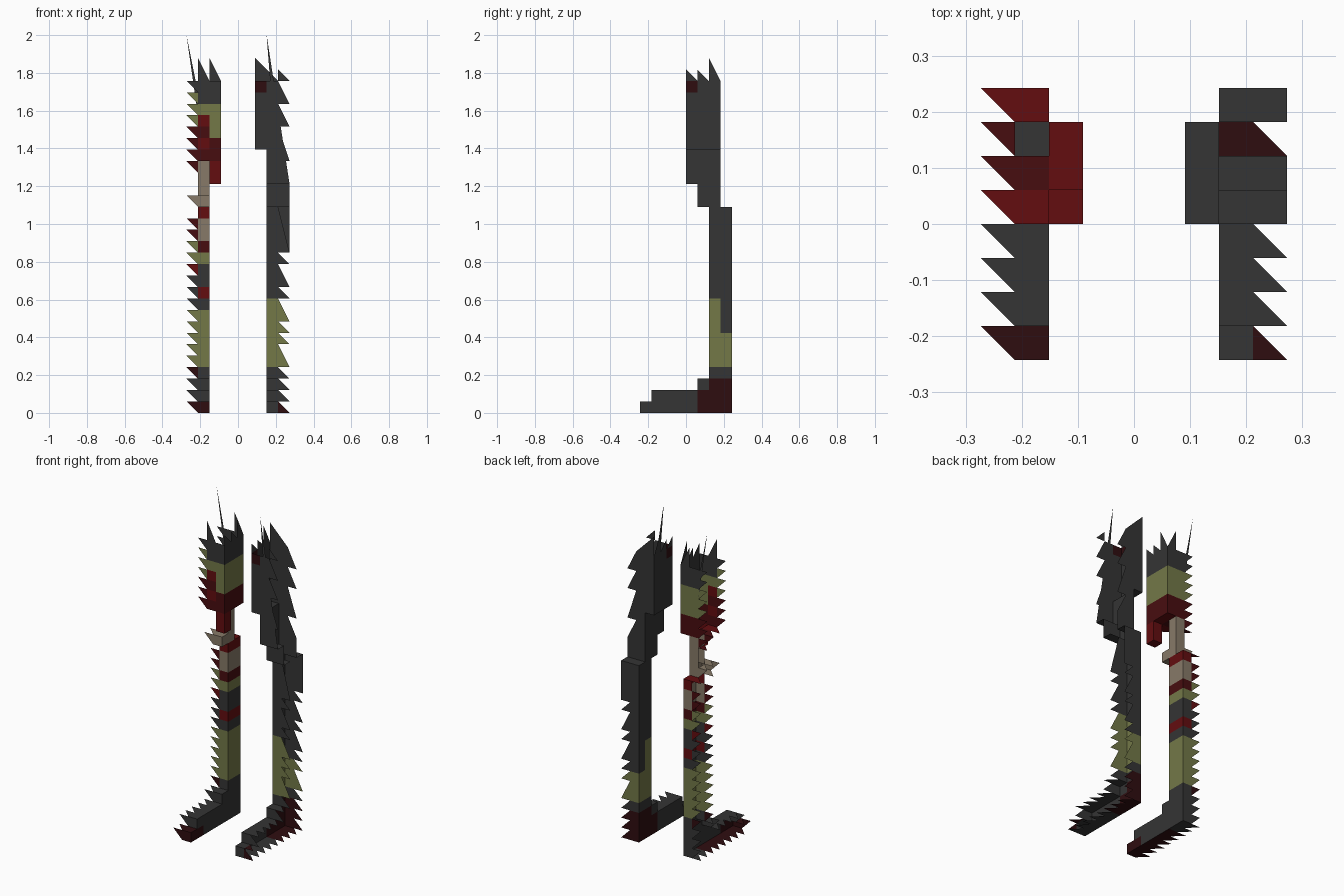
import bpy
from mathutils import Vector

if "Cube" in bpy.data.objects:
    bpy.data.objects.remove(bpy.data.objects["Cube"])

U = 2 / 33                      # one block
PALETTE = {
    "charcoal cloth": (0.035, 0.035, 0.035), "olive skin": (0.172, 0.19, 0.064),
    "bright red": (0.125, 0.004, 0.005), "dark red": (0.064, 0.004, 0.005),
    "maroon stain": (0.028, 0.004, 0.005), "pale bone": (0.245, 0.195, 0.14)}
GREY, OLIVE, RED, DARK, MAROON, BONE = range(6)
mats = []
for name, col in PALETTE.items():
    m = bpy.data.materials.new(name)
    m.diffuse_color = (*col, 1)
    m.use_nodes = True
    m.node_tree.nodes["Principled BSDF"].inputs["Base Color"].default_value = m.diffuse_color
    mats.append(m)


def box(cells, i, j, k):
    """Fill blocks: columns i (0 inner .. 2 outer), rows j, layers k (inclusive)."""
    for a in range(i[0], i[1] + 1):
        for b in range(j[0], j[1] + 1):
            for c in range(k[0], k[1] + 1):
                cells.add((a, b, c))


def band(z, bands):
    for top, col in bands:
        if z < top:
            return col
    return GREY


# Height bands of the torn leg
TORN = [(4, GREY), (9, OLIVE), (10, GREY), (11, RED), (13, GREY), (14, OLIVE),
        (15, DARK), (17, BONE), (18, RED), (22, BONE), (23, DARK), (24, RED),
        (25, DARK), (26, RED), (27, OLIVE), (29, GREY)]
TORN_TEETH = [(3, GREY), (4, MAROON), (9, OLIVE), (12, GREY), (13, RED), (15, OLIVE),
              (17, DARK), (18, RED), (19, BONE), (25, DARK), (28, OLIVE), (29, GREY)]


def torn_colour(i, j, k, d):
    z = k + 0.5
    if k < 2:
        if j == -4 or (d == (0, 0, -1) and j < 2) or (d[0] and j < 1 and k == 0 and j < -2):
            return MAROON
        return GREY
    if d == (0, 0, 1) and k == 17:
        return RED
    if i == 0 or (d[1] > 0 and k >= 22):
        if d[2] < 0 or z < 22:
            return RED
        return band(z, [(24, DARK), (27, OLIVE)])
    if d == (0, 0, -1) and k == 22:
        return RED if j != 1 else DARK
    return band(z, TORN_TEETH if i == 2 else TORN)


def whole_colour(i, j, k, d):
    if k < 3:
        if d[0] or d[2] < 0 or d[1] > 0:
            return MAROON if j >= 1 + (k == 2) else GREY
        return MAROON if (k == 0 and i == 2 and j == -4) else GREY
    if 4 <= k < 10 and (k < 7 or (j == 2 and d[1] <= 0)):
        return OLIVE
    if k == 28 and j == 0 and i == 0:
        return MAROON
    return GREY


def build_leg(name, cells, side, colour, runs, full_back, spikes):
    verts, faces, cols = [], [], []

    def face(points, want, col):
        pts = [Vector((side * x * U, y * U, z * U)) for x, y, z in points]
        n = (pts[1] - pts[0]).cross(pts[2] - pts[0])
        if n.dot(Vector((side * want[0], want[1], want[2]))) < 0:
            pts.reverse()
        faces.append(range(len(verts), len(verts) + len(pts)))
        verts.extend(pts)
        cols.append(col)

    dirs = [(-1, 0, 0), (1, 0, 0), (0, -1, 0), (0, 1, 0), (0, 0, -1), (0, 0, 1)]
    for i, j, k in sorted(cells):
        x = i + 1.5
        for d in dirs:
            if (i + d[0], j + d[1], k + d[2]) in cells:
                continue
            # outer wall, waist opening and bone's outer side stay open
            if d[0] == 1 or (d[2] == 1 and k == 28):
                continue
            if i == 2 and d[0]:
                continue
            col = colour(i, j, k, d)
            if d[0]:
                face([(x, j, k), (x, j + 1, k), (x, j + 1, k + 1), (x, j, k + 1)], d, col)
            elif d[1]:
                if i == 2:
                    continue
                y = j + (d[1] > 0)
                face([(x, y, k), (x + 1, y, k), (x + 1, y, k + 1), (x, y, k + 1)], d, col)
            else:
                z = k + (d[2] > 0)
                if i == 2 and not (side > 0 and k >= 17):
                    # ragged outer edge: half blocks
                    face([(x, j, z), (x, j + 1, z), (x + 1, j + (side < 0), z)], d, col)
                else:
                    face([(x, j, z), (x + 1, j, z), (x + 1, j + 1, z), (x, j + 1, z)], d, col)

    # Ragged teeth along the outer edge, front and back
    for lo, hi in runs:
        rows = [j for i, j, k in cells if i == 2 and k == lo]
        if not rows:
            continue
        for y, s, j in ((min(rows), -1, min(rows)), (max(rows) + 1, 1, max(rows))):
            col = colour(2, j, lo, (0, s, 0))
            tri = [(3.5, y, lo), (3.5, y, hi), (4.5, y, hi if side < 0 else lo)]
            if (s > 0 and full_back[0] <= lo < full_back[1]) or (side > 0 and lo == 18):
                tri = [(3.5, y, lo), (3.5, y, hi), (4.5, y, hi), (4.5, y, lo)]
            face(tri, (0, s, 0), col)

    # Torn points above the thigh
    for want, tri in spikes:
        face(tri, want, GREY)

    me = bpy.data.meshes.new(name)
    me.from_pydata(verts, [], faces)
    for m in mats:
        me.materials.append(m)
    for p, c in zip(me.polygons, cols):
        p.material_index = c
    bpy.context.collection.objects.link(bpy.data.objects.new(name, me))


def foot_and_calf():
    c = set()
    box(c, (1, 2), (-4, 3), (0, 0))
    box(c, (1, 2), (-3, 3), (1, 1))
    box(c, (1, 2), (1, 3), (2, 2))
    box(c, (1, 2), (2, 3), (3, 17))
    return c


# Points on the inner wall, shared by both legs
F, B, IN = (0, -1, 0), (0, 1, 0), (-1, 0, 0)
inner = [(IN, [(1.5, 0, 29), (1.5, 1, 29), (1.5, 0, 30)]),
         (IN, [(1.5, 1, 29), (1.5, 2, 29), (1.5, 1, 30)]),
         (IN, [(1.5, 2, 29), (1.5, 3, 29), (1.5, 2, 31)])]

# Whole leg (+x)
cells = foot_and_calf()
box(cells, (1, 2), (1, 2), (18, 19))
box(cells, (1, 2), (0, 2), (20, 28))
box(cells, (0, 0), (0, 2), (23, 28))
cuts = [0, 1, 2, 3, 4, 6, 7, 8, 10, 11, 13, 14, 18, 20, 22, 25, 27, 29]
build_leg("whole_leg", cells, 1, whole_colour, list(zip(cuts, cuts[1:])), (14, 18), inner + [
    (B, [(1.5, 3, 29), (3.5, 3, 29), (1.5, 3, 31)]),
    (F, [(3.5, 0, 29), (4.5, 0, 29), (3.5, 0, 30)]),
    (F, [(2.5, 0, 33), (3.5, 0, 20), (4.5, 0, 20)])])

# Torn leg (-x), with exposed bone
cells = foot_and_calf()
box(cells, (1, 2), (1, 2), (18, 18))
box(cells, (1, 1), (2, 2), (19, 20))
box(cells, (1, 2), (2, 2), (21, 21))
box(cells, (0, 2), (0, 2), (22, 28))
box(cells, (0, 0), (0, 0), (20, 21))
runs = [(k, k + 1) for k in range(29) if k != 17]
build_leg("torn_leg", cells, -1, torn_colour, runs, (0, 0), inner + [
    (F, [(3.5, 0, 29), (2.5, 0, 29), (3.5, 0, 31)]),
    (B, [(2.5, 3, 29), (1.5, 3, 29), (2.5, 3, 31)]),
    (B, [(4.5, 3, 33), (3.5, 3, 26), (3.5, 3, 28)])])
